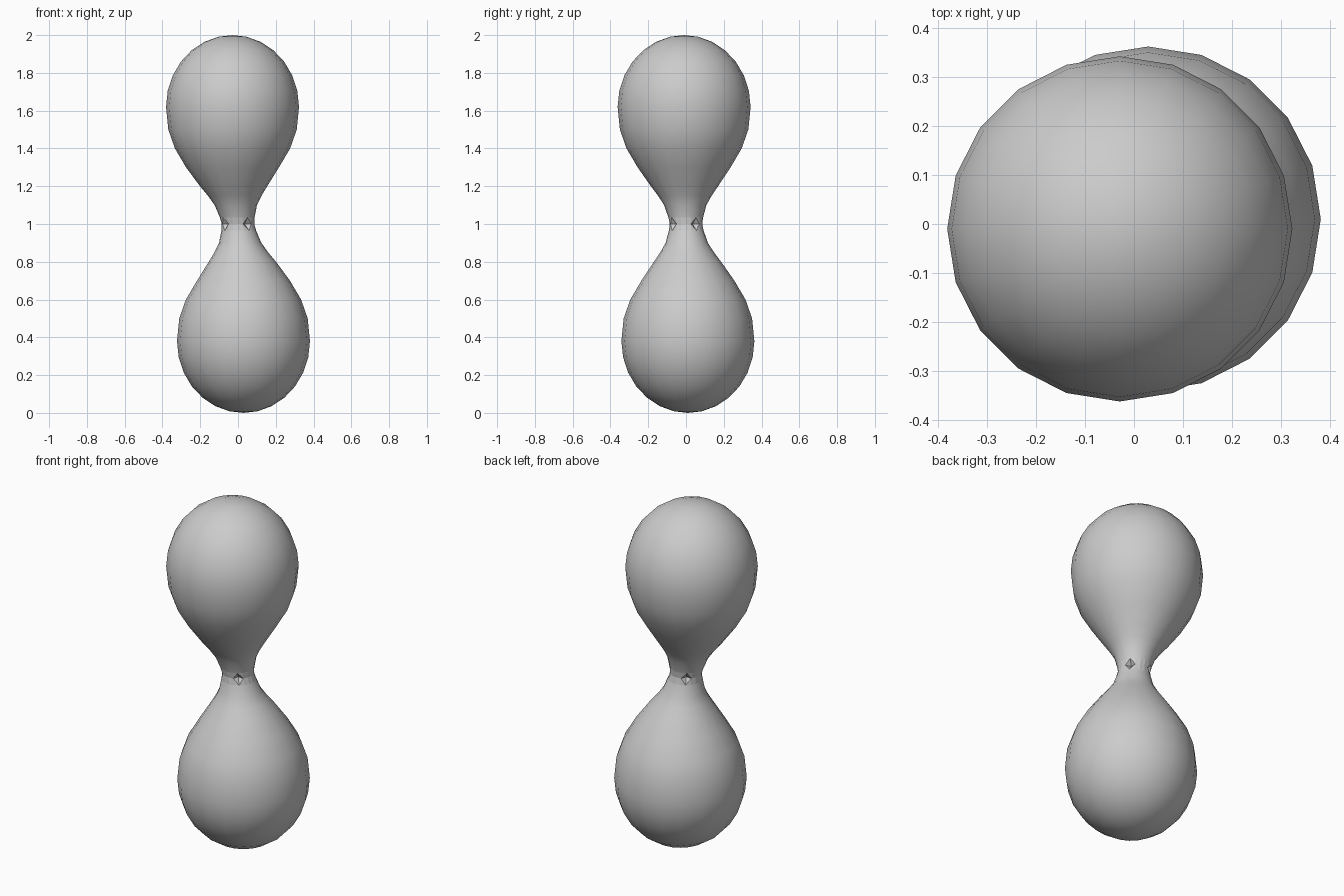
import bpy, bmesh, math

cube = bpy.data.objects.get("Cube")
if cube:
    bpy.data.objects.remove(cube, do_unlink=True)

SIDES = 20
TILT = (0.029, 0.010)          # sideways offset of each bulb from the axis
MID = 1.0                      # height of the pinched waist

grey = bpy.data.materials.new("plain grey")
grey.use_nodes = True
grey.diffuse_color = (0.6, 0.6, 0.6, 1)
grey.node_tree.nodes["Principled BSDF"].inputs["Base Color"].default_value = (0.6, 0.6, 0.6, 1)

# Half profile: (distance from the waist, radius), neck out to the widest ring
half = [(0.035, 0.092), (0.10, 0.112), (0.15, 0.142), (0.20, 0.178),
        (0.30, 0.246), (0.40, 0.305), (0.50, 0.340), (0.62, 0.352)]
# Rounded dome beyond the widest ring
for k in range(1, 7):
    a = math.radians(k * 13)
    half.append((0.62 + 0.38 * math.sin(a), 0.352 * math.cos(a)))


def centre(d):
    """Axis offset at signed distance d from the waist."""
    s = max(-1, min(1, d / 0.25))
    return -TILT[0] * s, -TILT[1] * s


bm = bmesh.new()


def add_ring(d, radius, notched=False):
    cx, cy = centre(d)
    ring = []
    for i in range(SIDES):
        a = 2 * math.pi * i / SIDES
        # Four pinched dents break up the waist ring
        r = 0.06 if notched and i % 5 == 2 else radius
        ring.append(bm.verts.new((cx + r * math.cos(a), cy + r * math.sin(a), MID + d)))
    return ring


rings = [add_ring(-d, r) for d, r in reversed(half)]
rings.append(add_ring(0, 0.086, True))
rings += [add_ring(d, r) for d, r in half]

# Skin between rings
waist_faces = []
for low, high in zip(rings, rings[1:]):
    for i in range(SIDES):
        j = (i + 1) % SIDES
        f = bm.faces.new((low[i], low[j], high[j], high[i]))
        f.smooth = True
        if abs(f.calc_center_median().z - MID) < 0.03:
            f.smooth = False
            waist_faces.append(f)

# Close both poles
for ring, d in ((rings[0], -1.0), (rings[-1], 1.0)):
    cx, cy = centre(d)
    pole = bm.verts.new((cx, cy, MID + d))
    for i in range(SIDES):
        f = bm.faces.new((ring[i], ring[(i + 1) % SIDES], pole))
        f.smooth = True

# Faceted creases at the waist
bmesh.ops.triangulate(bm, faces=waist_faces)
bmesh.ops.recalc_face_normals(bm, faces=bm.faces)

mesh = bpy.data.meshes.new("double_bulb")
bm.to_mesh(mesh)
bm.free()
mesh.materials.append(grey)
body = bpy.data.objects.new("double_bulb", mesh)
bpy.context.collection.objects.link(body)
